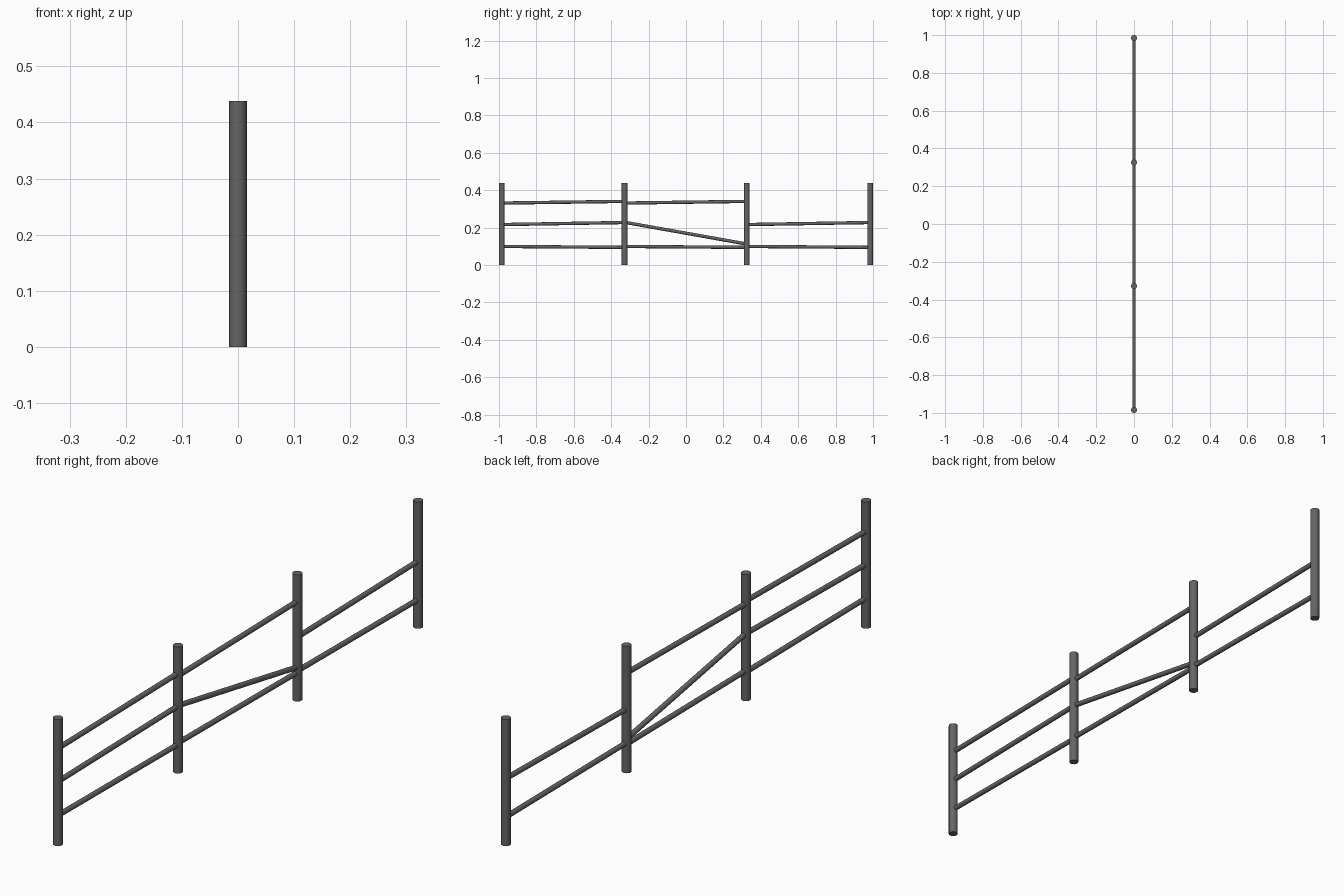
import bpy
from mathutils import Vector

if "Cube" in bpy.data.objects:
    bpy.data.objects.remove(bpy.data.objects["Cube"])

POST_R, POST_H, RAIL_R = 0.0157, 0.438, 0.0088
POST_Y = [-0.985, -0.328, 0.325, 0.985]

# Dark grey finish for the whole fence
dark_grey = bpy.data.materials.new("dark_grey")
dark_grey.diffuse_color = (0.13, 0.13, 0.13, 1)
dark_grey.use_nodes = True
dark_grey.node_tree.nodes["Principled BSDF"].inputs["Base Color"].default_value = dark_grey.diffuse_color


def rod(name, a, b, radius, sides):
    """Smooth-sided cylinder between two points."""
    a, b = Vector(a), Vector(b)
    axis = b - a
    bpy.ops.mesh.primitive_cylinder_add(
        vertices=sides, radius=radius, depth=axis.length, location=(a + b) / 2,
        rotation=axis.to_track_quat('Z', 'Y').to_euler())
    ob = bpy.context.object
    ob.name = name
    ob.data.materials.append(dark_grey)
    bpy.ops.object.shade_smooth_by_angle()
    return ob


# Upright posts
for i, y in enumerate(POST_Y):
    rod(f"post_{i + 1}", (0, y, 0), (0, y, POST_H), POST_R, 24)

# Rail heights at the start and end of a bay
TOP, MIDDLE, BOTTOM = (0.331, 0.340), (0.216, 0.227), (0.099, 0.094)
FALLEN = (0.228, 0.112)

# Rails in each bay: one has slipped, one is missing
bays = [
    {"top_rail": TOP, "middle_rail": MIDDLE, "bottom_rail": BOTTOM},
    {"top_rail": TOP, "fallen_rail": FALLEN, "bottom_rail": BOTTOM},
    {"middle_rail": MIDDLE, "bottom_rail": BOTTOM},
]
for i, rails in enumerate(bays):
    for name, (z0, z1) in rails.items():
        rod(f"{name}_{i + 1}", (0, POST_Y[i], z0), (0, POST_Y[i + 1], z1), RAIL_R, 16)
